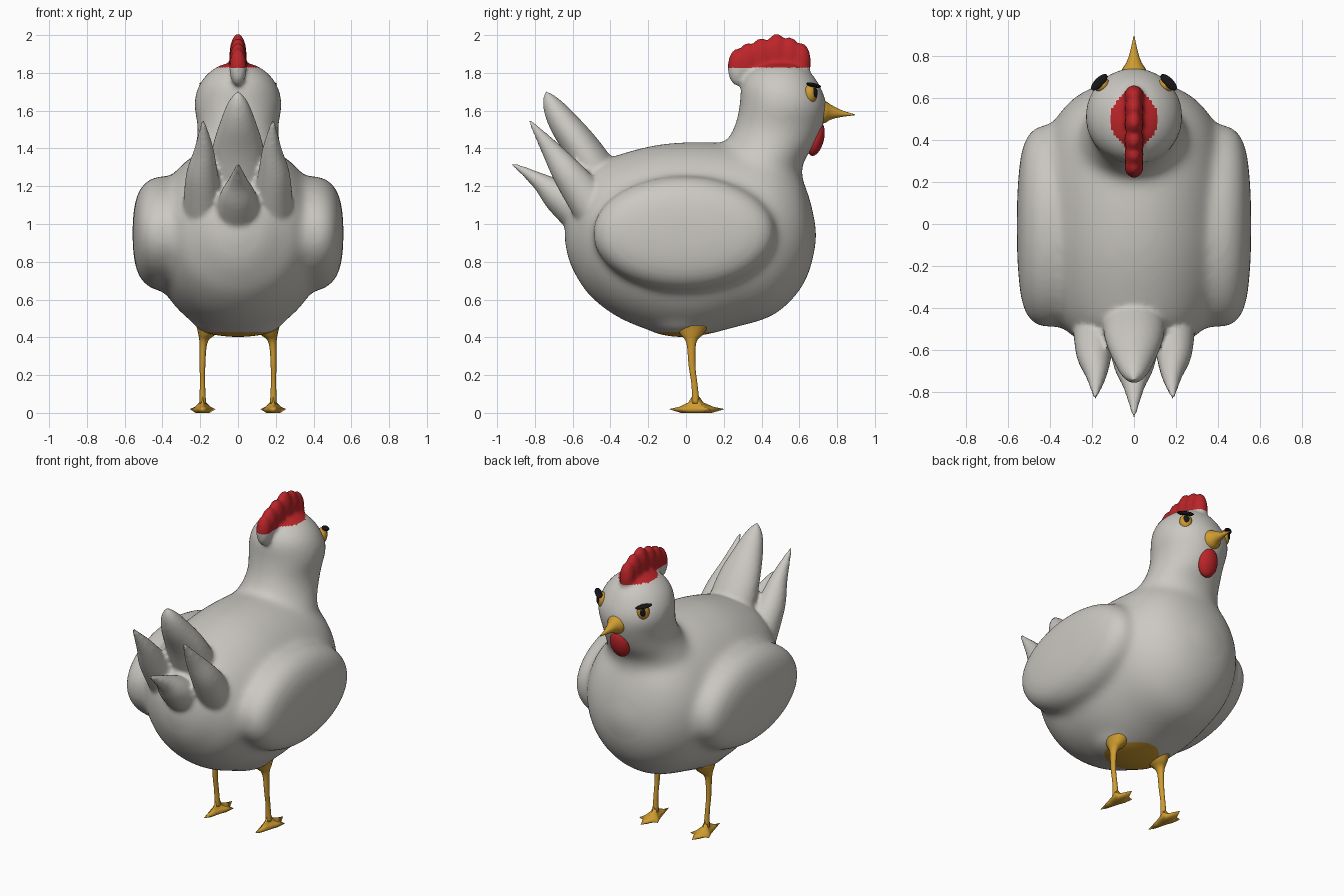
import bpy, bmesh, math
from mathutils import Vector, Matrix

if "Cube" in bpy.data.objects:
    bpy.data.objects.remove(bpy.data.objects["Cube"])

X, Y, Z = Vector((1, 0, 0)), Vector((0, 1, 0)), Vector((0, 0, 1))


def material(name, rgb):
    m = bpy.data.materials.new(name)
    m.diffuse_color = (*rgb, 1)
    m.use_nodes = True
    m.node_tree.nodes["Principled BSDF"].inputs["Base Color"].default_value = m.diffuse_color
    return m


WHITE = material("feather_white", (0.60, 0.58, 0.54))
RED = material("comb_red", (0.50, 0.018, 0.022))
YELLOW = material("beak_yellow", (0.62, 0.33, 0.03))
BLACK = material("black", (0.008, 0.008, 0.01))


def loft(bm, rings, u, v, seg=32, steps=5):
    """Smooth skin through elliptical rings (x, y, z, radius_u, radius_v)."""
    r = [Vector(p) for p in rings]
    r = [r[0]] + r + [r[-1]]
    fine = []
    for i in range(1, len(r) - 2):
        a, b, c, d = r[i - 1:i + 3]
        for k in range(steps):
            t = k / steps
            fine.append(0.5 * (2 * b + (c - a) * t + (2 * a - 5 * b + 4 * c - d) * t * t
                               + (3 * b - a - 3 * c + d) * t ** 3))
    fine.append(r[-1])
    loops = []
    for p in fine:
        loops.append([bm.verts.new(Vector(p[:3]) + u * max(p[3], 0.002) * math.cos(w)
                                   + v * max(p[4], 0.002) * math.sin(w))
                      for w in (math.tau * j / seg for j in range(seg))])
    for a, b in zip(loops, loops[1:]):
        for j in range(seg):
            bm.faces.new((a[j], a[(j + 1) % seg], b[(j + 1) % seg], b[j]))
    bm.faces.new(loops[0])
    bm.faces.new(loops[-1])


def blob(bm, centre, radii, rot=Matrix.Identity(4)):
    """Ellipsoid."""
    bmesh.ops.create_uvsphere(bm, u_segments=24, v_segments=16, radius=1,
                              matrix=Matrix.Translation(centre) @ rot @ Matrix.Diagonal((*radii, 1)))


def finish(bm, name, mat):
    bmesh.ops.recalc_face_normals(bm, faces=bm.faces)
    me = bpy.data.meshes.new(name)
    bm.to_mesh(me)
    bm.free()
    me.materials.append(mat)
    me.shade_smooth()
    ob = bpy.data.objects.new(name, me)
    bpy.context.collection.objects.link(ob)
    return ob


def fuse(ob, voxel, passes):
    """Melt overlapping parts into one soft skin."""
    rm = ob.modifiers.new("fuse", 'REMESH')
    rm.mode = 'VOXEL'
    rm.voxel_size = voxel
    sm = ob.modifiers.new("soften", 'SMOOTH')
    sm.factor = 0.5
    sm.iterations = passes
    me = bpy.data.meshes.new_from_object(ob.evaluated_get(bpy.context.evaluated_depsgraph_get()))
    ob.modifiers.clear()
    ob.data = me
    return me


# Torso, neck and head, wings
bm = bmesh.new()
torso = [(-.645, .93, .97, .02), (-.625, .82, 1.10, .13), (-.58, .72, 1.21, .22), (-.5, .61, 1.31, .33),
         (-.35, .50, 1.37, .41), (-.15, .425, 1.42, .45), (.05, .405, 1.435, .46), (.25, .45, 1.425, .45),
         (.45, .51, 1.40, .40), (.58, .62, 1.30, .31), (.65, .74, 1.15, .20), (.685, .88, 1.0, .07),
         (.69, .92, .96, .02)]
loft(bm, [(0, y, (a + b) / 2, w, (b - a) / 2) for y, a, b, w in torso], X, Z, 48)
neck = [(1.1, .36, .28, .32), (1.3, .375, .24, .27), (1.42, .445, .24, .225), (1.52, .492, .235, .215),
        (1.63, .515, .232, .235), (1.73, .50, .212, .212), (1.80, .495, .17, .16),
        (1.845, .50, .10, .09), (1.86, .50, .01, .01)]
loft(bm, [(0, y, z, rx, ry) for z, y, ry, rx in neck], X, Y, 40)
for s in (-1, 1):
    wing = [(.22, .44, .27), (.40, .485, .305), (.49, .455, .27), (.535, .36, .20), (.555, .18, .10), (.558, .01, .01)]
    loft(bm, [(s * x, -.01, .95, ry, rz) for x, ry, rz in wing], Y, Z, 40)
blob(bm, (0, -.02, .47), (.235, .20, .07))
body = finish(bm, "body", WHITE)
soft = fuse(body, 0.02, 22)

# Tail feathers and comb joined to the body
bm = bmesh.new()
bm.from_mesh(soft)
back = Vector((0, .8, .6))
loft(bm, [(0, -.40, 1.12, .16, .14), (0, -.54, 1.38, .14, .10), (0, -.66, 1.55, .09, .075),
          (0, -.72, 1.645, .05, .045), (0, -.745, 1.70, .008, .008)], X, back)
for s in (-1, 1):
    loft(bm, [(s * .18, -.46, 1.05, .115, .12), (s * .19, -.62, 1.26, .085, .085),
              (s * .18, -.72, 1.40, .05, .05), (s * .185, -.83, 1.55, .008, .008)], X, back)
loft(bm, [(0, -.53, 1.04, .13, .12), (0, -.68, 1.15, .095, .085), (0, -.78, 1.23, .05, .045),
          (0, -.92, 1.32, .008, .008)], X, Vector((0, .6, .8)))
for y, z, ry, rz in ((.275, 1.83, .055, .10), (.33, 1.86, .06, .10), (.40, 1.88, .065, .105),
                     (.48, 1.89, .065, .118), (.55, 1.875, .06, .115), (.61, 1.855, .052, .105)):
    blob(bm, (0, y, z), (.046, ry, rz))
bpy.data.objects.remove(body)
body = finish(bm, "body", WHITE)
me = fuse(body, 0.013, 4)
me.materials.clear()
for m in (WHITE, RED, YELLOW):
    me.materials.append(m)
for f in me.polygons:
    c = f.center
    f.material_index = 1 if c.z > 1.828 and c.y > 0 else 2 if c.z < .428 else 0
me.shade_smooth()

# Beak
bm = bmesh.new()
loft(bm, [(0, .69, 1.59, .068, .065), (0, .735, 1.593, .058, .058), (0, .77, 1.592, .036, .038),
          (0, .82, 1.585, .019, .019), (0, .895, 1.578, .002, .002)], X, Z, 20)
finish(bm, "beak", YELLOW)

# Wattle
bm = bmesh.new()
blob(bm, (0, .688, 1.45), (.066, .042, .092), Matrix.Rotation(-.25, 4, 'X'))
finish(bm, "wattle", RED)

for s, side in ((-1, "left"), (1, "right")):
    # Eye, pupil and brow, turned outward from the head
    turn = Matrix.Rotation(-s * math.radians(45), 4, 'Z')
    centre = Vector((s * .150, .660, 1.69))
    out = turn @ Y
    bm = bmesh.new()
    blob(bm, centre, (.038, .032, .050), turn)
    finish(bm, side + "_eye", YELLOW)
    bm = bmesh.new()
    blob(bm, centre + out * .026 + Z * .005 - turn @ X * s * .006, (.018, .010, .026), turn)
    finish(bm, side + "_pupil", BLACK)
    bm = bmesh.new()
    blob(bm, centre + out * .022 + Z * .045, (.052, .022, .011),
         turn @ Matrix.Rotation(-s * .18, 4, 'Y'))
    finish(bm, side + "_brow", BLACK)

    # Leg
    bm = bmesh.new()
    loft(bm, [(s * .15, .03, .46, .07, .09), (s * .165, .03, .415, .045, .06), (s * .183, .028, .37, .021, .026),
              (s * .188, .032, .25, .015, .018), (s * .188, .045, .15, .014, .016),
              (s * .187, .052, .05, .018, .02)], X, Y, 16)
    finish(bm, side + "_leg", YELLOW)

    # Webbed foot: toes, heel and a raised ankle
    outline = [(0, -.09), (.025, 0), (.045, .07), (.068, .125), (.035, .135), (0, .205),
               (-.035, .135), (-.068, .125), (-.045, .07), (-.025, 0)]
    bm = bmesh.new()
    levels = []
    for z, k in ((.003, .55), (.02, 1), (.032, .62), (.055, .27), (.085, .14)):
        levels.append([bm.verts.new((s * .187 + x * k, .05 + (y - .05) * k, z)) for x, y in outline])
    n = len(outline)
    for a, b in zip(levels, levels[1:]):
        for j in range(n):
            bm.faces.new((a[j], a[(j + 1) % n], b[(j + 1) % n], b[j]))
    bm.faces.new(levels[0])
    bm.faces.new(levels[-1])
    for v in bm.verts:
        if v.co.z < .01:
            v.co.z = 0
    finish(bm, side + "_foot", YELLOW)
